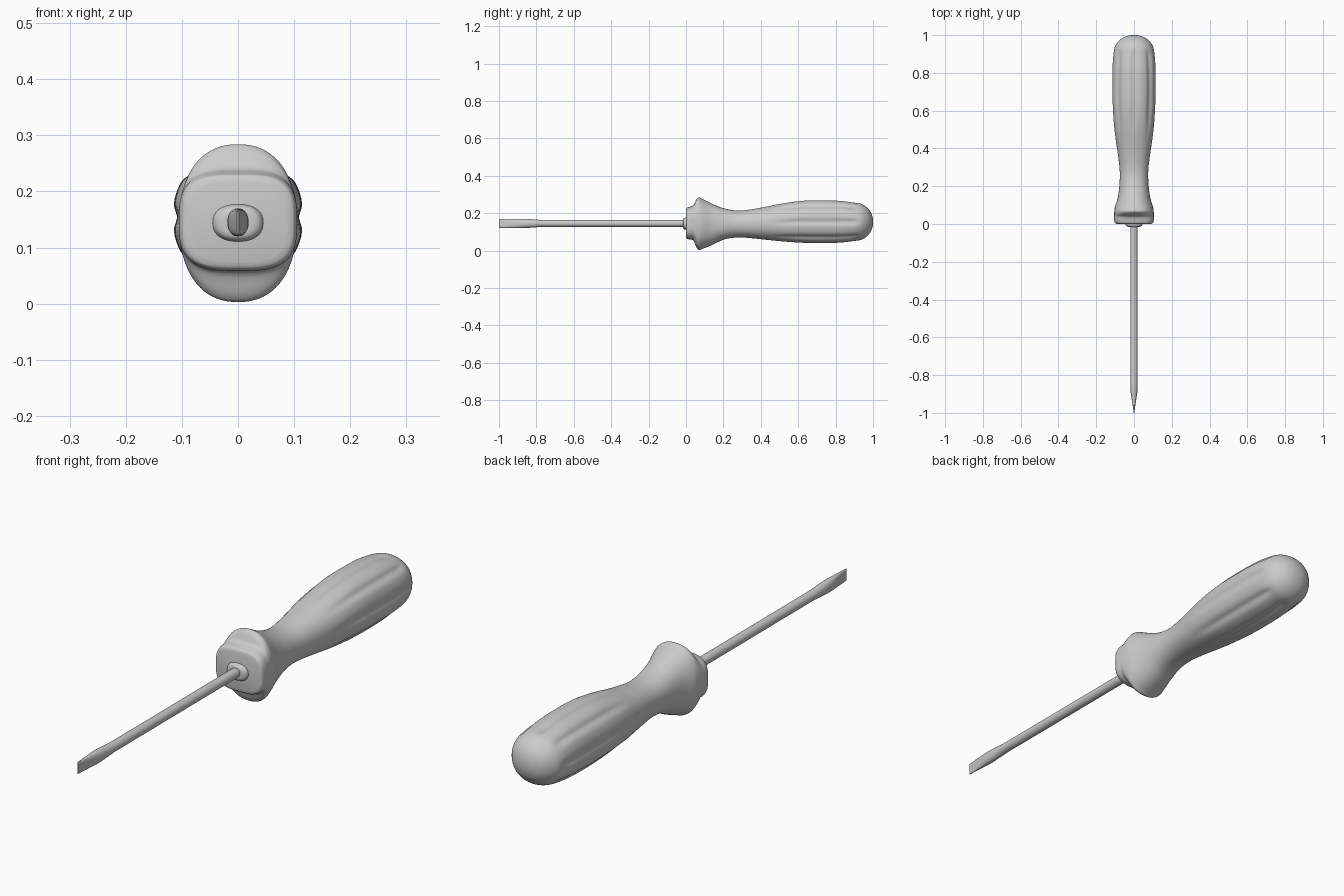
import bpy, bmesh, math

if "Cube" in bpy.data.objects:
    bpy.data.objects.remove(bpy.data.objects["Cube"])

SEG = 96


def ring(bm, y, cz, hx, hz, n=2.0, seg=SEG, groove=0.0):
    """Superellipse cross-section in the xz plane, optionally fluted."""
    verts = []
    for i in range(seg):
        a = 2 * math.pi * i / seg
        c, s = math.cos(a), math.sin(a)
        x = math.copysign(abs(c) ** (2 / n), c) * hx
        z = math.copysign(abs(s) ** (2 / n), s) * hz
        if groove:
            r = math.hypot(x, z)
            phase = math.atan2(z, x) % (math.pi / 4)
            d = min(phase, math.pi / 4 - phase)
            k = 1 - groove * math.exp(-(d / 0.13) ** 2) / r
            x, z = x * k, z * k
        verts.append(bm.verts.new((x, y, cz + z)))
    return verts


def finish(name, bm, rings, angle):
    """Bridge rings, cap both ends and make a smooth object."""
    for a, b in zip(rings, rings[1:]):
        for i in range(len(a)):
            j = (i + 1) % len(a)
            bm.faces.new((a[i], a[j], b[j], b[i]))
    bm.faces.new(rings[0])
    bm.faces.new(rings[-1])
    bmesh.ops.recalc_face_normals(bm, faces=bm.faces)
    me = bpy.data.meshes.new(name)
    bm.to_mesh(me)
    bm.free()
    ob = bpy.data.objects.new(name, me)
    bpy.context.collection.objects.link(ob)
    bpy.ops.object.select_all(action='DESELECT')
    ob.select_set(True)
    bpy.context.view_layer.objects.active = ob
    bpy.ops.object.shade_smooth_by_angle(angle=math.radians(angle))
    return ob


def catmull(p, t):
    a, b, c, d = p
    return 0.5 * (2 * b + (c - a) * t + (2 * a - 5 * b + 4 * c - d) * t * t
                  + (3 * b - a - 3 * c + d) * t ** 3)


# Handle stations: y, half width, z low, z high, squareness
stations = [
    (0.000, 0.088, 0.074, 0.218, 3.2), (0.005, 0.100, 0.063, 0.229, 3.2),
    (0.020, 0.105, 0.059, 0.234, 3.2), (0.040, 0.105, 0.053, 0.243, 2.9),
    (0.056, 0.105, 0.016, 0.274, 2.4), (0.070, 0.104, 0.003, 0.284, 2.3),
    (0.090, 0.101, 0.010, 0.275, 2.2), (0.140, 0.086, 0.030, 0.250, 2.2),
    (0.210, 0.077, 0.061, 0.224, 2.2), (0.290, 0.076, 0.070, 0.214, 2.2),
    (0.400, 0.090, 0.061, 0.229, 2.2), (0.500, 0.105, 0.049, 0.250, 2.2),
    (0.610, 0.114, 0.040, 0.267, 2.2), (0.720, 0.116, 0.037, 0.271, 2.2),
    (0.820, 0.116, 0.040, 0.268, 2.2), (0.890, 0.112, 0.048, 0.259, 2.2)]
# Rounded butt end
for deg in (25, 45, 62, 76, 85):
    a = math.radians(deg)
    c = math.cos(a) ** 0.9
    stations.append((0.89 + 0.11 * math.sin(a), 0.112 * c,
                     0.1535 - 0.1055 * c, 0.1535 + 0.1055 * c, 2.1))
stations.append((1.0, 0.003, 0.1505, 0.1565, 2.0))

bm = bmesh.new()
rings = []
last = len(stations) - 1
for i in range(last):
    pts = [stations[min(max(i + k, 0), last)] for k in (-1, 0, 1, 2)]
    for s in range(5):
        y, hx, lo, hi, n = [catmull(v, s / 5) for v in zip(*pts)]
        # Flutes fade in along the grip and out before the butt
        g = max(0.0, min(1.0, (y - 0.42) / 0.2, (0.94 - y) / 0.06))
        g = g * g * (3 - 2 * g)
        rings.append(ring(bm, y, (lo + hi) / 2, hx, (hi - lo) / 2, n,
                          groove=0.008 * g))
rings.append(ring(bm, 1.0, 0.1535, 0.003, 0.003))
finish("handle", bm, rings, 50)

# Oval collar where the shaft enters the handle
bm = bmesh.new()
rings = [ring(bm, y, 0.144, hx, hz, 2.3, 48) for y, hx, hz in
         ((0.02, 0.046, 0.034), (-0.002, 0.045, 0.033), (-0.010, 0.041, 0.030),
          (-0.015, 0.034, 0.026), (-0.016, 0.024, 0.021))]
finish("collar", bm, rings, 45)

# Shaft, flared in z and ground to a vertical flat edge
bm = bmesh.new()
rings = [ring(bm, y, 0.145, hx, hz, n, 32) for y, hx, hz, n in
         ((0.03, 0.019, 0.019, 2), (-0.78, 0.019, 0.019, 2),
          (-0.82, 0.019, 0.022, 2), (-0.86, 0.019, 0.025, 2.1),
          (-0.89, 0.018, 0.025, 2.3), (-0.94, 0.010, 0.0245, 2.8),
          (-1.0, 0.0015, 0.024, 4))]
finish("shaft_and_blade", bm, rings, 35)
